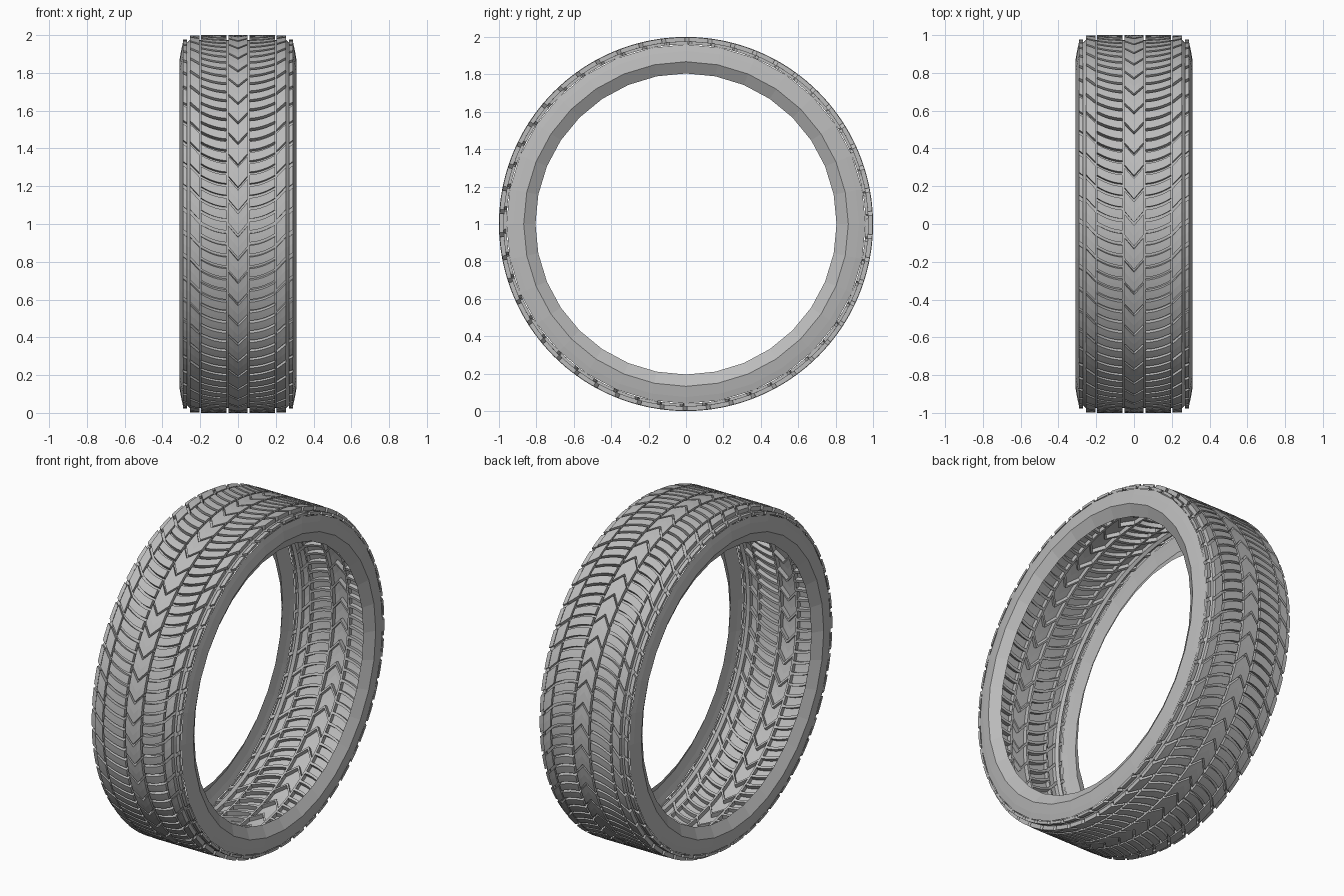
import bpy, bmesh, math
from mathutils import Vector

if "Cube" in bpy.data.objects:
    bpy.data.objects.remove(bpy.data.objects["Cube"])

TURN = 2 * math.pi
PITCHES = 50

rubber = bpy.data.materials.new("grey rubber")
rubber.use_nodes = True
GREY = (0.5, 0.5, 0.5, 1)
rubber.diffuse_color = GREY
rubber.node_tree.nodes["Principled BSDF"].inputs["Base Color"].default_value = GREY


def point(x, t, r):
    """Wheel coordinates: t runs from the top over the front to the bottom."""
    return Vector((x, -r * math.sin(t), 1 + r * math.cos(t)))


def face(bm, pts, inside):
    """Add a face that looks away from the inside point."""
    f = bm.faces.new([bm.verts.new(p) for p in pts])
    f.normal_update()
    if f.normal.dot(f.calc_center_median() - inside) < 0:
        f.normal_flip()


def finish(bm, name):
    bmesh.ops.remove_doubles(bm, verts=bm.verts, dist=0.0002)
    mesh = bpy.data.meshes.new(name)
    bm.to_mesh(mesh)
    bm.free()
    mesh.materials.append(rubber)
    ob = bpy.data.objects.new(name, mesh)
    bpy.context.collection.objects.link(ob)


def tread_zone(name, xs, sweep, count, gap, high, low):
    """Ring of raised hollow blocks divided by swept grooves with a floor."""
    bm = bmesh.new()
    step = TURN / count
    cuts = 2
    cols = list(zip(xs, xs[1:]))
    for j in range(count):
        def t_at(x, k):
            a = sweep(abs(x)) + j * step + gap / 2
            return a + (step - gap) * k / cuts

        mid_x = (xs[0] + xs[-1]) / 2
        core = point(mid_x, t_at(mid_x, cuts / 2), (high + low) / 2)
        for x0, x1 in cols:
            axis = Vector(((x0 + x1) / 2, 0, 1))
            for k in range(cuts):
                face(bm, [point(x0, t_at(x0, k), high), point(x1, t_at(x1, k), high),
                          point(x1, t_at(x1, k + 1), high), point(x0, t_at(x0, k + 1), high)], axis)
            # walls along the groove
            for k, side in ((0, -1), (cuts, 1)):
                ta, tb = t_at(x0, k), t_at(x1, k)
                behind = point((x0 + x1) / 2, (ta + tb) / 2 - side * step / 4, (high + low) / 2)
                face(bm, [point(x0, ta, high), point(x1, tb, high),
                          point(x1, tb, low), point(x0, ta, low)], behind)
            # groove floor
            ta, tb = t_at(x0, cuts), t_at(x1, cuts)
            face(bm, [point(x0, ta, low), point(x1, tb, low),
                      point(x1, tb + gap, low), point(x0, ta + gap, low)], axis)
        # end walls
        for x in (xs[0], xs[-1]):
            for k in range(cuts):
                ta, tb = t_at(x, k), t_at(x, k + 1)
                face(bm, [point(x, ta, high), point(x, tb, high),
                          point(x, tb, low), point(x, ta, low)], core)
    finish(bm, name)


def ring(name, profile, segments, core_r):
    """Revolve an (x, r) profile around the axle."""
    bm = bmesh.new()
    for (xa, ra), (xb, rb) in zip(profile, profile[1:]):
        for i in range(segments):
            t0, t1 = TURN * i / segments, TURN * (i + 1) / segments
            face(bm, [point(xa, t0, ra), point(xb, t0, rb), point(xb, t1, rb),
                      point(xa, t1, ra)], point(0, (t0 + t1) / 2, core_r))
    finish(bm, name)


def span(a, b, n):
    return [a + (b - a) * i / n for i in range(n + 1)]


FLOOR = 0.974

# centre chevrons
tread_zone("centre_chevrons", span(-0.05, 0.05, 4), lambda x: -1.2 * x,
           PITCHES, 0.016, 1.0, FLOOR)

for side, word in ((1, "left"), (-1, "right")):
    # curved ribs
    tread_zone(word + "_ribs", [side * x for x in span(0.062, 0.195, 6)],
               lambda x: -0.02 - 2.2 * (x - 0.05) ** 2, PITCHES * 2, 0.016, 1.0, FLOOR)
    # slanted outer blocks
    tread_zone(word + "_outer_blocks", [side * x for x in span(0.205, 0.255, 2)],
               lambda x: -0.07 - 1.1 * (x - 0.2), PITCHES, 0.022, 0.998, FLOOR)
    # small shoulder blocks
    tread_zone(word + "_shoulder_blocks", [side * x for x in span(0.27, 0.292, 1)],
               lambda x: -0.13 - 0.8 * (x - 0.27), PITCHES, 0.024, 0.976, 0.96)
    # floors of the grooves that run around the wheel
    for n, (xa, ra, xb, rb) in enumerate(((0.05, FLOOR, 0.062, FLOOR),
                                          (0.195, FLOOR, 0.205, FLOOR),
                                          (0.255, FLOOR, 0.27, 0.96))):
        ring(f"{word}_groove_floor_{n}", [(side * xa, ra), (side * xb, rb)], PITCHES * 2, 0)
    # sidewall and bead
    wall = [(0.292, 0.96), (0.3, 0.925), (0.31, 0.868), (0.272, 0.805)]
    ring(word + "_sidewall", [(side * x, r) for x, r in wall], 32, 0.9)
